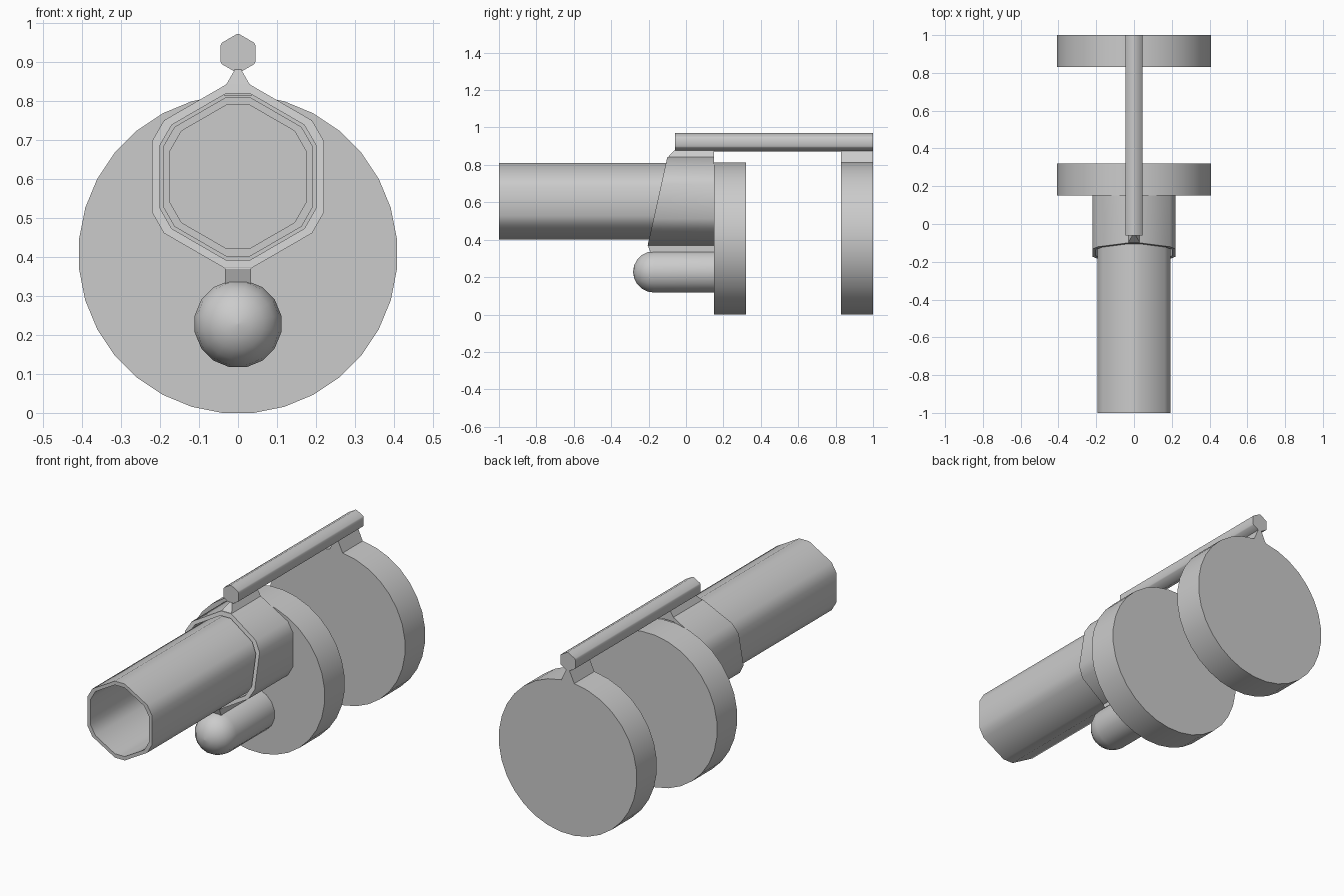
import bpy
import bmesh
from math import sin, cos, pi, radians

if "Cube" in bpy.data.objects:
    bpy.data.objects.remove(bpy.data.objects["Cube"])

grey = bpy.data.materials.new("plain grey")
grey.use_nodes = True
grey.diffuse_color = (0.6, 0.6, 0.6, 1)
grey.node_tree.nodes["Principled BSDF"].inputs["Base Color"].default_value = (0.6, 0.6, 0.6, 1)


def loft(name, rings, closed=False):
    """Skin a list of 3D rings; cap both ends, or join the last ring to the first."""
    bm = bmesh.new()
    loops = [[bm.verts.new(p) for p in ring] for ring in rings]
    pairs = list(zip(loops, loops[1:]))
    if closed:
        pairs.append((loops[-1], loops[0]))
    else:
        bm.faces.new(loops[0])
        bm.faces.new(loops[-1])
    for a, b in pairs:
        for i in range(len(a)):
            j = (i + 1) % len(a)
            bm.faces.new((a[i], a[j], b[j], b[i]))
    bmesh.ops.recalc_face_normals(bm, faces=bm.faces)
    mesh = bpy.data.meshes.new(name)
    bm.to_mesh(mesh)
    bm.free()
    mesh.materials.append(grey)
    ob = bpy.data.objects.new(name, mesh)
    bpy.context.collection.objects.link(ob)
    bpy.ops.object.select_all(action='DESELECT')
    ob.select_set(True)
    bpy.context.view_layer.objects.active = ob
    bpy.ops.object.shade_smooth_by_angle(angle=radians(35))
    return ob


def circle(r, z, n):
    """Regular polygon in x, z with flats at top, bottom and sides."""
    return [(r * cos(2 * pi * (i + 0.5) / n), z + r * sin(2 * pi * (i + 0.5) / n))
            for i in range(n)]


def cut_hexagon(apothem, z, cut):
    """Point-up hexagon with each corner cut off."""
    r = apothem / cos(pi / 6)
    corners = [(r * sin(k * pi / 3), r * cos(k * pi / 3)) for k in range(6)]
    pts = []
    for k, (x, h) in enumerate(corners):
        for other in (corners[k - 1], corners[(k + 1) % 6]):
            t = cut / r
            pts.append((x + (other[0] - x) * t, z + h + (other[1] - h) * t))
    return pts


def at(shape, y):
    return [(x, y, z) for x, z in shape]


# Two large discs
for name, y in (("front_disc", 0.15), ("rear_disc", 0.83)):
    disc = circle(0.409, 0.407, 32)
    loft(name, [at(disc, y), at(disc, y + 0.17)])

# Hollow barrel
outer = cut_hexagon(0.192, 0.605, 0.034)
inner = cut_hexagon(0.174, 0.605, 0.034)
loft("barrel", [at(outer, -1), at(outer, 0.15), at(inner, 0.15), at(inner, -1)], closed=True)


# Collar around the barrel with a slanted front rim
def slant(shape):
    return [(x, -0.205 + (z - 0.37) * 0.223, z) for x, z in shape]


sleeve = cut_hexagon(0.22, 0.605, 0.035)
bore = cut_hexagon(0.2, 0.605, 0.035)
loft("collar", [slant(sleeve), at(sleeve, 0.15), at(bore, 0.15), slant(bore)], closed=True)

# Top rail
rail = cut_hexagon(0.0445, 0.921, 0.004)
loft("top_rail", [at(rail, -0.06), at(rail, 1.0)])


# Wedge supports under the rail
def wedge(name, base_z, half, base_y, top_y, end_y):
    def level(w, y, z):
        return [(-w, y, z), (w, y, z), (w, end_y, z), (-w, end_y, z)]
    loft(name, [level(half, base_y, base_z), level(0.008, top_y, 0.88)])


wedge("front_rail_support", 0.838, 0.032, -0.1, -0.06, 0.15)
wedge("rear_rail_support", 0.8, 0.045, 0.83, 0.83, 1.0)

# Rounded cylinder below the barrel
rings = [at(circle(0.113 * sin(a), 0.228, 16), -0.17 - 0.113 * cos(a))
         for a in (0.02, pi / 10, pi / 5, 3 * pi / 10, 2 * pi / 5, pi / 2)]
rings.append(at(circle(0.113, 0.228, 16), 0.15))
loft("lower_cylinder", rings)

# Bracket joining collar and lower cylinder
loft("lower_bracket", [
    [(x, y, z) for y, z in ((-0.205, 0.372), (-0.185, 0.32), (0.15, 0.32), (0.15, 0.372))]
    for x in (-0.033, 0.033)])
